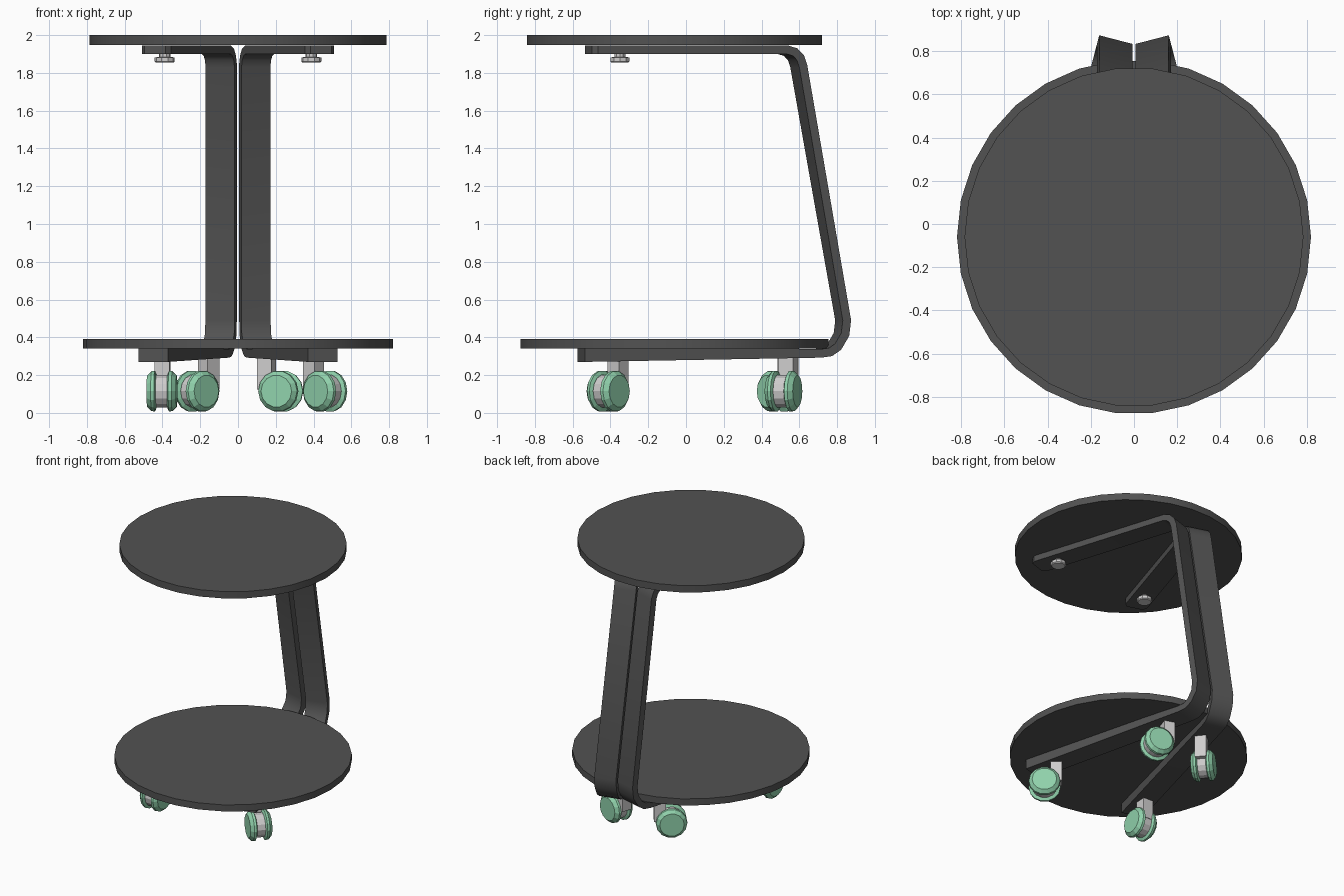
import bpy, bmesh
from math import radians, sin, cos, tan, atan2
from mathutils import Vector, Matrix

cube = bpy.data.objects.get("Cube")
if cube:
    bpy.data.objects.remove(cube, do_unlink=True)


def material(name, rgb):
    m = bpy.data.materials.new(name)
    m.use_nodes = True
    m.diffuse_color = (*rgb, 1)
    m.node_tree.nodes["Principled BSDF"].inputs["Base Color"].default_value = (*rgb, 1)
    return m


DARK = material("charcoal", (0.085, 0.085, 0.085))
GREEN = material("mint_green", (0.28, 0.64, 0.41))
GREY = material("light_grey", (0.62, 0.61, 0.61))


def finish(bm, name, mat, matrix=None, smooth=None):
    bmesh.ops.recalc_face_normals(bm, faces=bm.faces)
    mesh = bpy.data.meshes.new(name)
    bm.to_mesh(mesh)
    bm.free()
    mesh.materials.append(mat)
    ob = bpy.data.objects.new(name, mesh)
    bpy.context.collection.objects.link(ob)
    if matrix:
        ob.matrix_world = matrix
    if smooth:
        bpy.ops.object.select_all(action='DESELECT')
        ob.select_set(True)
        bpy.context.view_layer.objects.active = ob
        bpy.ops.object.shade_smooth_by_angle(angle=radians(smooth))
    return ob


def lathe(name, mat, profile, sides, matrix, smooth=None):
    """Closed solid of revolution about z from (radius, z) pairs."""
    bm = bmesh.new()
    rings = []
    for r, z in profile:
        angles = [radians(360 * i / sides) for i in range(sides)]
        rings.append([bm.verts.new((r * cos(a), r * sin(a), z)) for a in angles])
    for low, high in zip(rings, rings[1:]):
        for i in range(sides):
            j = (i + 1) % sides
            bm.faces.new((low[i], low[j], high[j], high[i]))
    bm.faces.new(rings[0])
    bm.faces.new(rings[-1])
    return finish(bm, name, mat, matrix, smooth)


def box(name, mat, size, center, matrix):
    bm = bmesh.new()
    bmesh.ops.create_cube(bm, size=1)
    bmesh.ops.scale(bm, vec=size, verts=bm.verts)
    bmesh.ops.translate(bm, vec=center, verts=bm.verts)
    return finish(bm, name, mat, matrix)


# Round shelves
for name, radius, bottom, top in (("top_shelf", 0.785, 1.948, 2.0),
                                  ("bottom_shelf", 0.82, 0.342, 0.392)):
    lathe(name, DARK, [(radius, bottom), (radius, top)], 30,
          Matrix.Translation((0, -0.06, 0)), 30)

# Bent legs: upper arm, leaning column, lower arm as (y, z, end inset)
THICK, WIDTH = 0.045, 0.16
UPPER = [(-0.54, 1.922, 0.022), (-0.515, 1.922, 0), (0.49, 1.922, 0),
         (0.53, 1.91, 0), (0.558, 1.88, 0), (0.573, 1.835, 0)]
LOWER = [(0.812, 0.49, 0), (0.803, 0.415, 0), (0.765, 0.35, 0),
         (0.725, 0.322, 0), (0.675, 0.315, 0), (-0.575, 0.315, 0)]


def leg(name, side):
    bm = bmesh.new()
    stations = [(p, radians(17.5), UPPER[-1][0]) for p in UPPER]
    stations += [(p, radians(14.5), LOWER[0][0]) for p in LOWER]
    path = [Vector(s[0][:2]) for s in stations]
    rings = []
    for i, ((y, z, inset), angle, col_y) in enumerate(stations):
        # Mitred normal in the bending plane
        before = (path[i] - path[max(i - 1, 0)])
        after = (path[min(i + 1, len(path) - 1)] - path[i])
        before, after = (before or after).normalized(), (after or before).normalized()
        t = (before + after).normalized()
        half = THICK / 2 / max(t.dot(after), 0.5)
        back = Vector((-sin(angle), cos(angle), 0))
        normal = (back * -t.y + Vector((0, 0, t.x))) * half
        across = Vector((cos(angle), sin(angle), 0))
        base = Vector((0.012 + (col_y - y) * tan(angle), y, z))
        inner, outer = base + across * inset, base + across * (WIDTH - inset)
        ring = (inner + normal, outer + normal, outer - normal, inner - normal)
        rings.append([bm.verts.new((v.x * side, v.y, v.z)) for v in ring])
    for a, b in zip(rings, rings[1:]):
        for i in range(4):
            j = (i + 1) % 4
            bm.faces.new((a[i], a[j], b[j], b[i]))
    bm.faces.new(rings[0])
    bm.faces.new(rings[-1])
    finish(bm, name, DARK, smooth=35)


for label, side in (("left", 1), ("right", -1)):
    leg(label + "_leg", side)
    # Bolt under the upper arm
    lathe(label + "_bolt", GREY,
          [(0.047, 1.855), (0.053, 1.861), (0.053, 1.882), (0.03, 1.884), (0.03, 1.905)],
          10, Matrix.Translation((side * 0.388, -0.35, 0)))


# Swivel casters: stem position and trailing direction
def caster(name, x, y, dx, dy, trail):
    frame = Matrix.Translation((x, y, 0)) @ Matrix.Rotation(atan2(dy, dx), 4, 'Z')
    box(name + "_stem", GREY, (0.08, 0.08, 0.17), (0, 0, 0.21), frame)
    axle = frame @ Matrix.Translation((trail, 0, 0.115))
    lathe(name + "_hub", GREY, [(0.088, -0.04), (0.088, 0.04)], 14,
          axle @ Matrix.Rotation(radians(90), 4, 'X'))
    for tag, turn in (("inner", 90), ("outer", -90)):
        lathe(name + "_" + tag + "_wheel", GREEN,
              [(0.092, 0.03), (0.11, 0.038), (0.108, 0.055), (0.085, 0.078)], 14,
              axle @ Matrix.Rotation(radians(turn), 4, 'X'))


caster("front_right_caster", -0.4, -0.36, -0.05, -1, 0.05)
caster("front_left_caster", 0.4, -0.36, 0.75, -0.64, 0.08)
caster("back_right_caster", -0.155, 0.54, -0.75, -0.62, 0.08)
caster("back_left_caster", 0.15, 0.54, 0.95, -0.3, 0.08)
